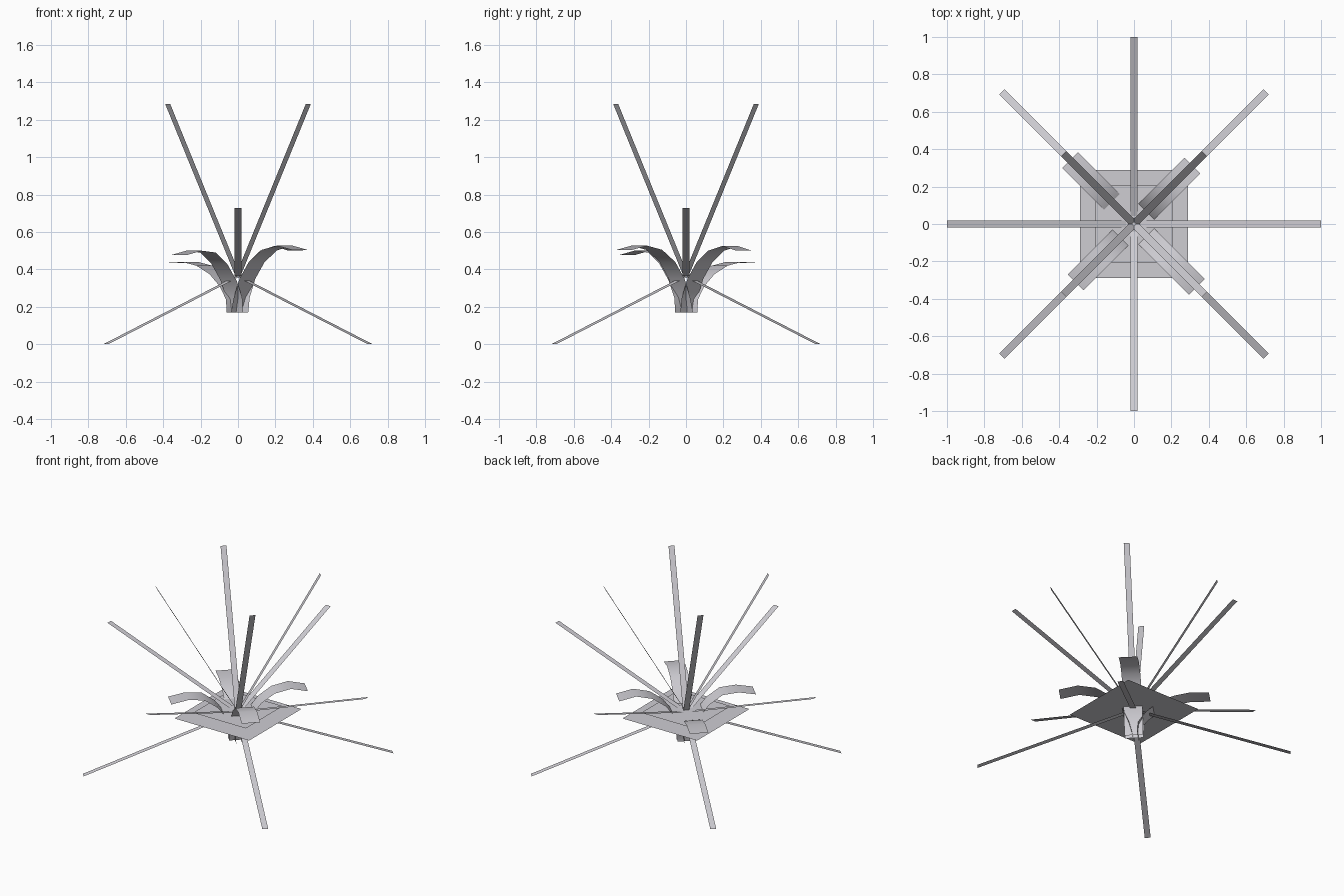
import bpy, math
from mathutils import Vector

if "Cube" in bpy.data.objects:
    bpy.data.objects.remove(bpy.data.objects["Cube"])

grey = bpy.data.materials.new("pale_grey")
grey.diffuse_color = (0.62, 0.61, 0.65, 1)
grey.use_nodes = True
grey.node_tree.nodes["Principled BSDF"].inputs["Base Color"].default_value = grey.diffuse_color


def sheet(name, verts, faces):
    mesh = bpy.data.meshes.new(name)
    mesh.from_pydata(verts, [], faces)
    mesh.materials.append(grey)
    obj = bpy.data.objects.new(name, mesh)
    bpy.context.collection.objects.link(obj)
    return obj


def ribbon(name, profile, angle, width):
    """Flat strip following (radius, height) points, turned to a compass angle."""
    out = Vector((math.cos(angle), math.sin(angle), 0))
    side = Vector((-out.y, out.x, 0)) * width / 2
    verts = []
    for r, z in profile:
        mid = out * r + Vector((0, 0, z))
        verts += [mid - side, mid + side]
    faces = [(2 * i, 2 * i + 2, 2 * i + 3, 2 * i + 1) for i in range(len(profile) - 1)]
    return sheet(name, verts, faces)


def square(name, half, z):
    return sheet(name, [(-half, -half, z), (half, -half, z), (half, half, z), (-half, half, z)],
                 [(0, 1, 2, 3)])


# Straight blades in three tiers, all growing from one centre
CENTRE_Z, LENGTH = 0.364, 1.064
tiers = [("steep_blade", 60, 45), ("spreading_blade", 20, 0), ("drooping_blade", -20, 45)]
for name, pitch, start in tiers:
    p = math.radians(pitch)
    tip = (LENGTH * math.cos(p), CENTRE_Z + LENGTH * math.sin(p))
    for i in range(4):
        ribbon(f"{name}_{i + 1}", [(0, CENTRE_Z), tip], math.radians(start + 90 * i), 0.038)

# Arching leaves on the diagonals: (offset along x, height) points
arches = {
    45: [(.012, .17), (.02, .25), (.05, .35), (.10, .44), (.16, .50), (.235, .525), (.312, .50)],
    135: [(.018, .17), (.022, .24), (.055, .31), (.11, .375), (.18, .42), (.255, .44), (.342, .435)],
    225: [(.015, .17), (.02, .25), (.05, .34), (.10, .43), (.16, .49), (.235, .50), (.312, .478)],
    315: [(.005, .17), (.02, .25), (.05, .35), (.10, .44), (.17, .505), (.25, .527), (.336, .503)],
}
for angle, points in arches.items():
    profile = [(x * math.sqrt(2), z) for x, z in points]
    leaf = ribbon(f"arching_leaf_{angle}", profile, math.radians(angle), 0.12)
    bpy.ops.object.select_all(action='DESELECT')
    leaf.select_set(True)
    bpy.context.view_layer.objects.active = leaf
    bpy.ops.object.shade_smooth_by_angle(angle=math.radians(40))

# Flat square collars
square("wide_collar", 0.29, 0.35)
square("small_collar", 0.205, 0.38)
